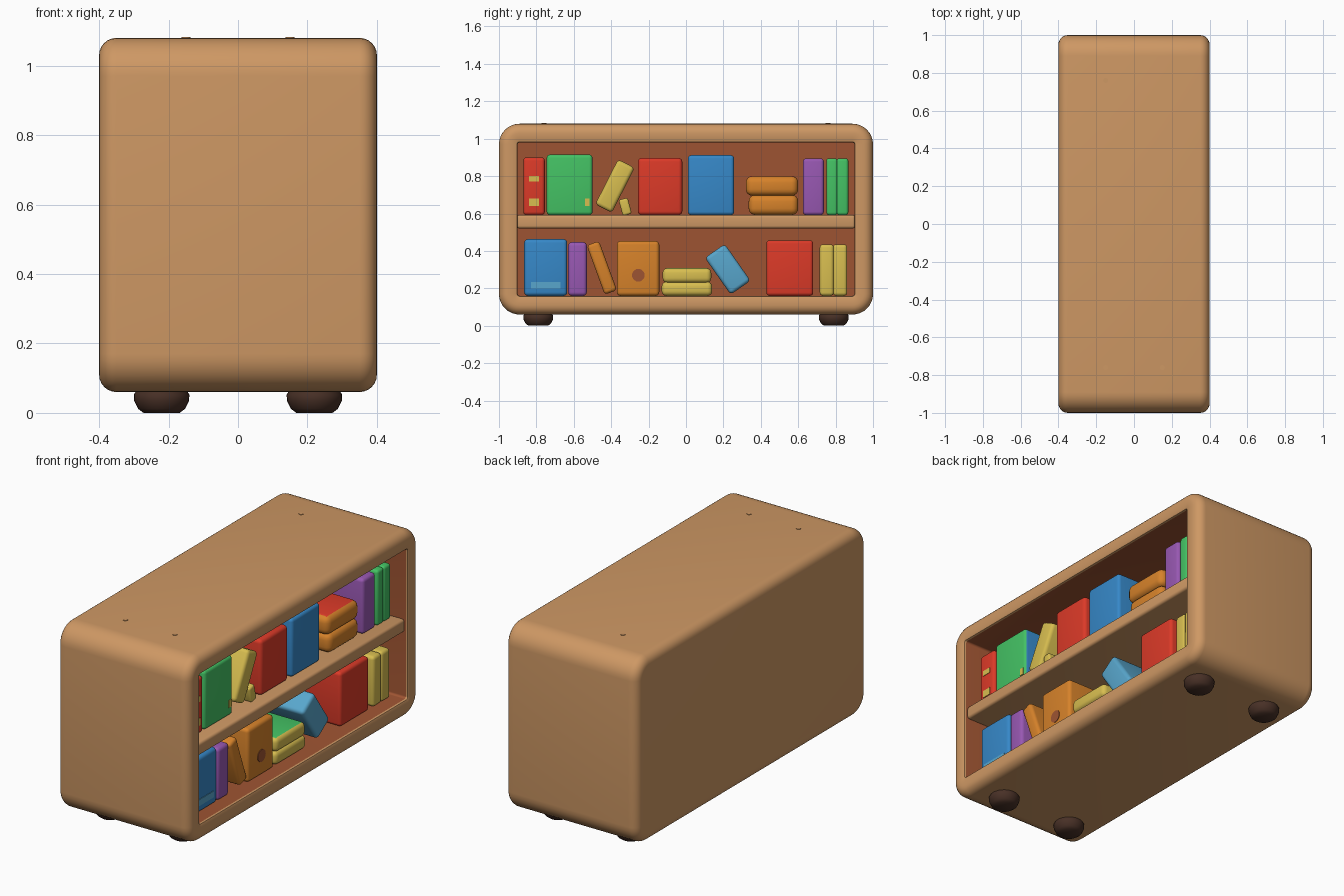
import bpy, bmesh, math
from mathutils import Vector, Matrix

if "Cube" in bpy.data.objects:
    bpy.data.objects.remove(bpy.data.objects["Cube"])


def mat(name, r, g, b):
    def lin(c):
        c /= 255
        return c / 12.92 if c < 0.04 else ((c + 0.055) / 1.055) ** 2.4
    m = bpy.data.materials.new(name)
    m.diffuse_color = (lin(r), lin(g), lin(b), 1)
    m.use_nodes = True
    m.node_tree.nodes["Principled BSDF"].inputs["Base Color"].default_value = m.diffuse_color
    return m


WOOD = mat("light_wood", 206, 152, 100)
INNER = mat("inner_brown", 158, 84, 50)
DARK = mat("dark_brown", 72, 48, 38)
RED = mat("red", 220, 58, 40)
GREEN = mat("green", 68, 194, 100)
BLUE = mat("blue", 54, 136, 200)
YELLOW = mat("yellow", 216, 190, 80)
ORANGE = mat("orange", 214, 130, 42)
PURPLE = mat("purple", 152, 88, 178)
SKY = mat("light_blue", 88, 166, 204)


def finish(name, bm, mats, angle=40):
    bmesh.ops.recalc_face_normals(bm, faces=bm.faces)
    me = bpy.data.meshes.new(name)
    bm.to_mesh(me)
    bm.free()
    for m in mats:
        me.materials.append(m)
    ob = bpy.data.objects.new(name, me)
    bpy.context.collection.objects.link(ob)
    bpy.ops.object.select_all(action='DESELECT')
    ob.select_set(True)
    bpy.context.view_layer.objects.active = ob
    bpy.ops.object.shade_smooth_by_angle(angle=math.radians(angle))
    return ob


def box(name, lo, hi, color, bevel=0.0, tilt=0, accent=None, accent_dir=None):
    """Rounded box; faces pointing along accent_dir take the accent colour."""
    lo, hi = Vector(lo), Vector(hi)
    bm = bmesh.new()
    bmesh.ops.create_cube(bm, size=1)
    bmesh.ops.scale(bm, vec=hi - lo, verts=bm.verts)
    if bevel:
        bmesh.ops.bevel(bm, geom=bm.edges[:], offset=bevel, segments=4,
                        profile=0.5, affect='EDGES')
    bm.normal_update()
    if accent:
        for f in bm.faces:
            f.material_index = int(f.normal.dot(Vector(accent_dir)) > 0.9)
    bm.transform(Matrix.Translation((lo + hi) / 2) @ Matrix.Rotation(math.radians(tilt), 4, 'X'))
    return finish(name, bm, [color] + ([accent] if accent else []))


def disc(name, loc, r, h, color, axis='Z'):
    bm = bmesh.new()
    bmesh.ops.create_cone(bm, cap_ends=True, segments=20, radius1=r, radius2=r, depth=h)
    rot = Matrix.Rotation(math.pi / 2, 4, 'Y') if axis == 'X' else Matrix()
    bm.transform(Matrix.Translation(loc) @ rot)
    return finish(name, bm, [color])


# Cabinet: rounded rectangles lofted round the outside, then into the cavity
def ring(bm, x, inset):
    hy, hz, r = 1.0 - inset, 0.51 - inset, max(0.11 - inset, 0.012)
    verts = []
    for k, (sy, sz) in enumerate([(1, 1), (-1, 1), (-1, -1), (1, -1)]):
        for i in range(9):
            a = math.pi / 2 * (k + i / 8)
            verts.append(bm.verts.new((x, sy * (hy - r) + r * math.cos(a),
                                       0.57 + sz * (hz - r) + r * math.sin(a))))
    return verts


E = 0.05
arc = [math.pi / 2 * i / 6 for i in range(7)]
path = [(-0.4 + E - E * math.cos(a), E - E * math.sin(a)) for a in arc]
path += [(0.4 - E + E * math.sin(a), E - E * math.cos(a)) for a in arc]
path += [(0.4, 0.088), (0.396, 0.097), (0.387, 0.1)]
inner_start = len(path) - 1
path += [(-0.3, 0.1)]
bm = bmesh.new()
rings = [ring(bm, *p) for p in path]
for j in range(len(rings) - 1):
    a, b = rings[j], rings[j + 1]
    for i in range(len(a)):
        n = (i + 1) % len(a)
        bm.faces.new((a[i], a[n], b[n], b[i])).material_index = int(j >= inner_start)
bm.faces.new(rings[0])
bm.faces.new(rings[-1]).material_index = 1
finish("cabinet", bm, [WOOD, INNER])

# Middle shelf
box("middle_shelf", (-0.305, -0.905, 0.52), (0.38, 0.905, 0.592), WOOD, 0.015)

# Feet: turned squat buns
for sx in (-1, 1):
    for sy in (-1, 1):
        bm = bmesh.new()
        prof = [(0.052, 0), (0.068, 0.012), (0.079, 0.035), (0.08, 0.052), (0.07, 0.07)]
        loops = [[bm.verts.new((sx * 0.22 + r * math.cos(t * math.pi / 14),
                                sy * 0.79 + r * math.sin(t * math.pi / 14), z))
                  for t in range(28)] for r, z in prof]
        for a, b in zip(loops, loops[1:]):
            for i in range(28):
                n = (i + 1) % 28
                bm.faces.new((a[i], a[n], b[n], b[i]))
        bm.faces.new(loops[0])
        bm.faces.new(loops[-1])
        finish("foot", bm, [DARK])

# Small peg ends on the top
for x, y in ((-0.15, 0.76), (-0.15, -0.76), (0.15, -0.76)):
    disc("top_peg", (x, y, 1.08), 0.013, 0.006, WOOD)

# Books: name, y range, z range, colour, bevel, tilt, accent, accent direction
B, T = 0.16, 0.592
Y, Z = (0, 1, 0), (0, 0, 1)
books = [
    ("upper_red_thin", -0.87, -0.755, T, 0.9, RED, 0.018),
    ("upper_green_wide", -0.745, -0.5, T, 0.915, GREEN, 0.018, 0, BLUE, Y),
    ("upper_yellow_leaning", -0.43, -0.33, 0.612, 0.882, YELLOW, 0.02, -27),
    ("upper_yellow_prop", -0.35, -0.3, T, 0.68, YELLOW, 0.012, 15),
    ("upper_red_wide", -0.257, -0.02, T, 0.897, RED, 0.02),
    ("upper_blue_wide", 0.01, 0.257, T, 0.912, BLUE, 0.018),
    ("upper_stack_bottom", 0.335, 0.6, T, 0.7, ORANGE, 0.035),
    ("upper_stack_top", 0.32, 0.6, 0.695, 0.8, ORANGE, 0.035, 0, RED, Z),
    ("upper_purple", 0.625, 0.737, T, 0.895, PURPLE, 0.018),
    ("upper_green_thin_left", 0.75, 0.81, T, 0.895, GREEN, 0.015),
    ("upper_green_thin_right", 0.805, 0.868, T, 0.895, GREEN, 0.015),
    ("lower_blue_wide", -0.865, -0.635, B, 0.463, BLUE, 0.02),
    ("lower_purple", -0.63, -0.53, B, 0.447, PURPLE, 0.02),
    ("lower_orange_leaning", -0.485, -0.415, 0.17, 0.45, ORANGE, 0.018, 20),
    ("lower_orange_wide", -0.37, -0.143, B, 0.453, ORANGE, 0.02),
    ("lower_stack_bottom", -0.13, 0.14, B, 0.235, YELLOW, 0.025),
    ("lower_stack_top", -0.125, 0.135, 0.23, 0.308, YELLOW, 0.025, 0, GREEN, Z),
    ("lower_light_blue_leaning", 0.158, 0.288, 0.182, 0.422, SKY, 0.02, 35),
    ("lower_red_wide", 0.43, 0.68, B, 0.457, RED, 0.018),
    ("lower_yellow_left", 0.715, 0.79, B, 0.435, YELLOW, 0.018),
    ("lower_yellow_right", 0.785, 0.862, B, 0.435, YELLOW, 0.018),
]
for name, y0, y1, z0, z1, *rest in books:
    box(name + "_book", (-0.15, y0, z0), (0.32, y1, z1), *rest)

# Painted marks on book covers
for name, y0, y1, z0, z1, c in (
        ("red_book_band_high", -0.84, -0.785, 0.77, 0.8, YELLOW),
        ("red_book_band_low", -0.84, -0.785, 0.64, 0.68, YELLOW),
        ("green_book_tag", -0.54, -0.515, 0.64, 0.68, YELLOW),
        ("blue_book_band", -0.83, -0.67, 0.2, 0.235, SKY)):
    box(name, (0.316, y0, z0), (0.323, y1, z1), c)
disc("orange_book_spot", (0.32, -0.255, 0.27), 0.034, 0.006, INNER, 'X')
